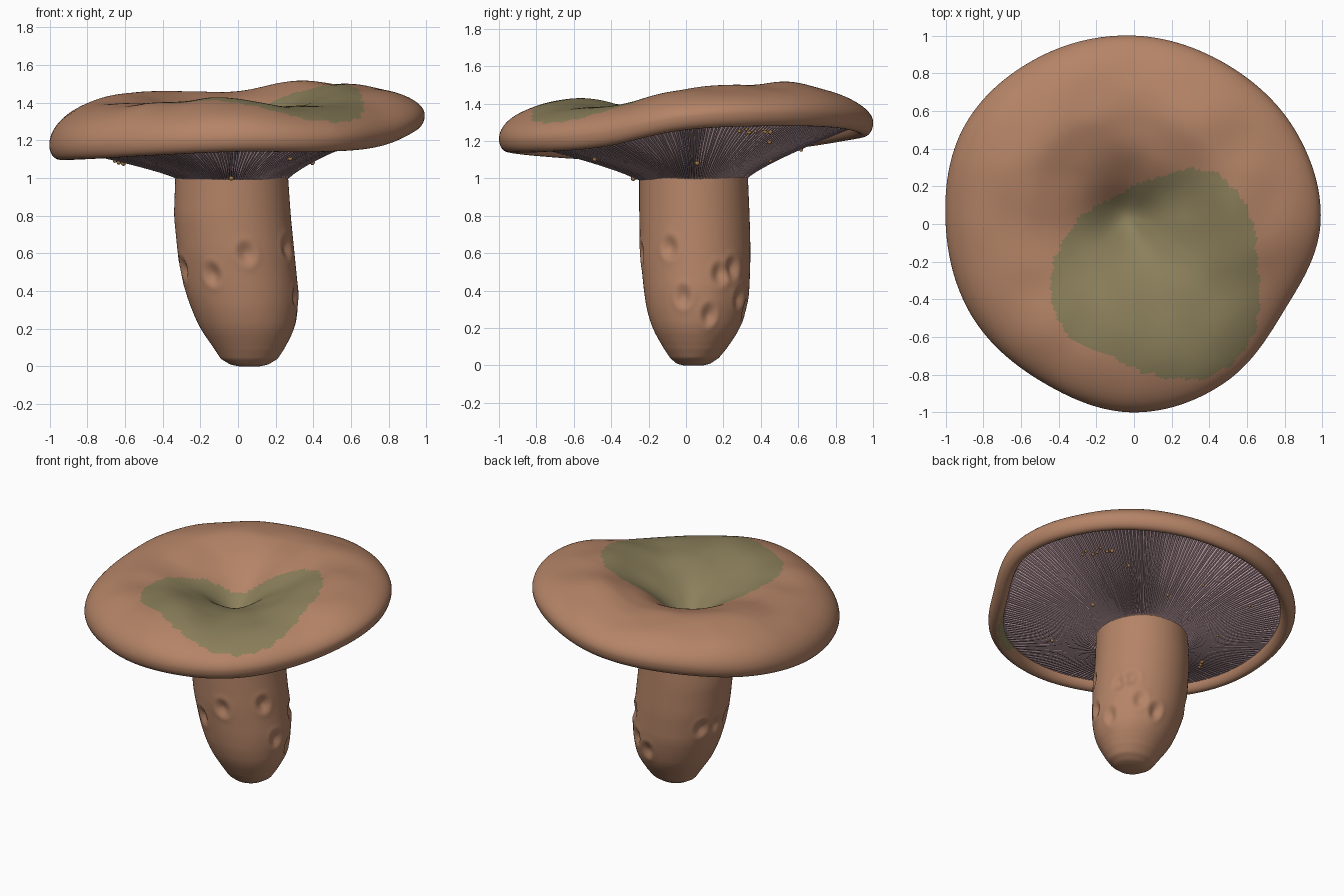
import bpy, bmesh, math, random
from mathutils import Vector, noise

random.seed(4)
cube = bpy.data.objects.get("Cube")
if cube:
    bpy.data.objects.remove(cube, do_unlink=True)


def material(name, rgb):
    mat = bpy.data.materials.new(name)
    mat.use_nodes = True
    mat.diffuse_color = (*rgb, 1)
    mat.node_tree.nodes["Principled BSDF"].inputs["Base Color"].default_value = (*rgb, 1)
    return mat


BROWN = material("warm brown", (0.46, 0.23, 0.135))
GREEN = material("moss green", (0.26, 0.215, 0.105))
PINK = material("gill pink", (0.60, 0.40, 0.44))
OCHRE = material("ochre", (0.38, 0.19, 0.06))


def around(table, angle):
    """Smooth closed curve through evenly spaced values."""
    n = len(table)
    f = (angle / math.tau % 1) * n
    i, u = int(f), f - int(f)
    a, b, c, d = (table[(i + k) % n] for k in (-1, 0, 1, 2))
    return b + 0.5 * u * (c - a + u * (2*a - 5*b + 4*c - d + u * (3*(b - c) + d - a)))


def along(table, x):
    """Linear lookup in rows whose first item is the key."""
    for lo, hi in zip(table, table[1:]):
        if x <= hi[0]:
            u = (x - lo[0]) / (hi[0] - lo[0])
            return [p + (q - p) * u for p, q in zip(lo, hi)]
    return list(table[-1])


def loft(name, rings, mats, smooth=True, start=None, end=None):
    """Skin a stack of rings, with optional pole points at the ends."""
    bm = bmesh.new()
    rows = [[bm.verts.new(p) for p in ring] for ring in rings]
    n = len(rows[0])
    for a, b in zip(rows, rows[1:]):
        for i in range(n):
            j = (i + 1) % n
            bm.faces.new((a[i], a[j], b[j], b[i]))
    for pole, row in ((start, rows[0]), (end, rows[-1])):
        if pole is not None:
            tip = bm.verts.new(pole)
            for i in range(n):
                bm.faces.new((tip, row[i], row[(i + 1) % n]))
    bmesh.ops.recalc_face_normals(bm, faces=bm.faces)
    for face in bm.faces:
        face.smooth = smooth
    mesh = bpy.data.meshes.new(name)
    bm.to_mesh(mesh)
    bm.free()
    for m in mats:
        mesh.materials.append(m)
    ob = bpy.data.objects.new(name, mesh)
    bpy.context.collection.objects.link(ob)
    return ob


# Cap outline, rim height and ridge height, every 30 degrees from +x
OUTLINE = (.99, .99, .98, 1, 1.02, 1.04, 1, .99, .97, 1, .97, .92)
RIM = (1.33, 1.35, 1.34, 1.3, 1.27, 1.22, 1.17, 1.17, 1.19, 1.21, 1.21, 1.24)
RIDGE = (1.48, 1.5, 1.51, 1.46, 1.46, 1.45, 1.41, 1.4, 1.41, 1.42, 1.38, 1.41)
CENTRE = Vector((-.035, .04, 0))


def spot(angle, t, z):
    r = around(OUTLINE, angle) * t
    p = Vector((math.cos(angle) * r, math.sin(angle) * r, 0)) + CENTRE * (1 - t)
    p.z = z
    return p


def top_height(angle, t):
    rim, ridge = around(RIM, angle), around(RIDGE, angle)
    if t > .6:
        s = (t - .6) / .4
        z = rim + (ridge - rim) * math.sqrt(max(0, 1 - s * s))
    else:
        s = t / .6
        z = 1.27 + (ridge - 1.27) * s * s * (3 - 2 * s)
    z -= .11 * math.exp(-(t / .15) ** 2)
    lump = noise.noise(Vector((math.cos(angle) * t, math.sin(angle) * t, 0)) * 4)
    return z + .018 * lump * (1 - t ** 4)


# Cap: dished top, rounded rim and rolled-under lip
STEPS, ROWS = 256, 72
angles = [math.tau * i / STEPS for i in range(STEPS)]
rings = []
for k in range(1, ROWS + 1):
    t = math.sin(math.pi / 2 * k / ROWS)
    rings.append([spot(a, t, top_height(a, t)) for a in angles])
for k in range(1, 13):
    w = math.pi * k / 12
    rings.append([spot(a, .95 + .05 * math.cos(w), around(RIM, a) - .07 * math.sin(w))
                  for a in angles])
cap = loft("cap", rings, [BROWN, GREEN], start=(CENTRE.x, CENTRE.y, top_height(0, 0)))

# Moss patch: ragged outline measured from its own middle
PATCH = (.53, .57, .62, .52, .48, .52, .57, .58, .5, .54, .61, .59)
for face in cap.data.polygons:
    dx, dy = face.center.x - .13, face.center.y + .27
    a = math.atan2(dy, dx)
    edge = around(PATCH, a) + .02 * noise.noise(Vector((math.cos(a), math.sin(a), 0)) * 9)
    face.material_index = int(math.hypot(dx, dy) < edge)


def gill_height(angle, t):
    u = max(0, (t - .29) / .61)
    return .99 + (around(RIM, angle) - .02 - .99) * u ** .8


# Gills: fine radial pleats from the stem to the lip
PLEATS = 230
rings = []
for k in range(25):
    t = .27 + .645 * k / 24
    depth = .028 * min(1, (24 - k) / 4, .3 + k / 6)
    ring = []
    for i in range(PLEATS):
        for part, groove in ((0, 0), (.5, 0), (.65, 1), (.85, 1)):
            a = math.tau * (i + part) / PLEATS
            sway = .006 * noise.noise(Vector((i * .7, t * 4, 0)))
            ring.append(spot(a + sway, t, gill_height(a, t) + depth * groove))
    rings.append(ring)
loft("gills", rings, [PINK], smooth=False)

# Stem: leaning rounded column, rows are height, centre x, centre y, radius x, radius y
STEM = ((0, .06, .04, .05, .05), (.01, .06, .04, .1, .09), (.04, .06, .045, .15, .13),
        (.1, .06, .05, .19, .175), (.2, .05, .055, .25, .235), (.3, .035, .055, .28, .265),
        (.4, .02, .057, .3, .282), (.6, -.01, .05, .31, .295), (.8, -.03, .045, .31, .295),
        (1.03, -.034, .04, .298, .29))
# Dimples: angle in degrees and height
DIMPLES = ((242, .49), (280, .6), (332, .63), (26, .49), (42, .52), (56, .36), (80, .3),
           (15, .27), (345, .37), (150, .5), (172, .5), (198, .52))


def stem_point(angle, z):
    rows = [along(STEM, min(1.03, max(0, z + d))) for d in (-.03, 0, .03)]
    if z < .1:
        rows = rows[1:2]
    _, cx, cy, rx, ry = (sum(c) / len(rows) for c in zip(*rows))
    push = 0
    for deg, h in DIMPLES:
        turn = (angle - math.radians(deg) + math.pi) % math.tau - math.pi
        d = math.hypot(turn * .3 / .036, (z - h) / .045)
        push += .022 * math.exp(-d * d) - .004 * math.exp(-((d - 1.6) / .5) ** 2)
    return Vector((cx + math.cos(angle) * (rx - push), cy + math.sin(angle) * (ry - push), z))


heights = [1.03 * (k / 90) ** 1.3 for k in range(91)]
rings = [[stem_point(math.tau * i / 128, z) for i in range(128)] for z in heights]
loft("stem", rings, [BROWN], start=(.06, .04, 0))

# Beads clinging to the gills: a short chain and a few strays
beads = [(math.radians(22 + 2.6 * i), .74 + .02 * math.sin(i * 2)) for i in range(7)]
beads += [(math.radians(186 + 3 * i), .6 + .03 * i) for i in range(3)]
beads += [(math.radians(d), t) for d, t in ((45, .62), (75, .45), (95, .6), (130, .72),
                                            (150, .5), (268, .31), (300, .6), (5, .42))]
bm = bmesh.new()
for a, t in beads:
    made = bmesh.ops.create_icosphere(bm, subdivisions=2, radius=random.uniform(.009, .014))
    bmesh.ops.translate(bm, verts=made["verts"], vec=spot(a, t, gill_height(a, t) - .003))
for face in bm.faces:
    face.smooth = True
mesh = bpy.data.meshes.new("beads")
bm.to_mesh(mesh)
bm.free()
mesh.materials.append(OCHRE)
bpy.context.collection.objects.link(bpy.data.objects.new("beads", mesh))
